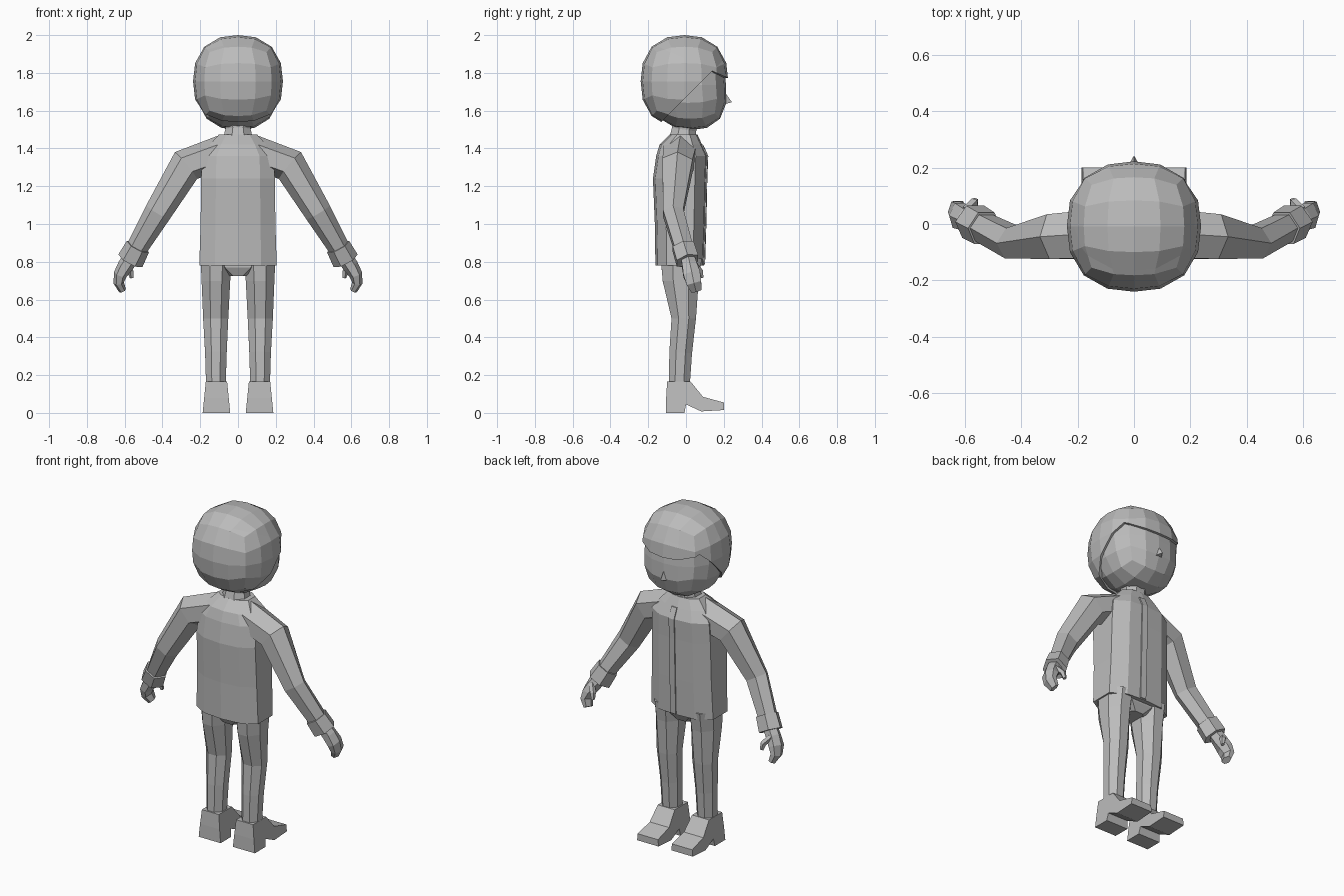
import bpy
import bmesh
from math import cos, sin, tan, tau, pi
from mathutils import Vector

old = bpy.data.objects.get("Cube")
if old:
    bpy.data.objects.remove(old)

grey = bpy.data.materials.new("plain grey")
grey.use_nodes = True
grey.diffuse_color = (0.5, 0.5, 0.5, 1)
grey.node_tree.nodes["Principled BSDF"].inputs["Base Color"].default_value = (0.5, 0.5, 0.5, 1)


def finish(name, bm, recalc=True):
    """Turn a bmesh into a flat shaded object."""
    if recalc:
        bmesh.ops.recalc_face_normals(bm, faces=bm.faces)
    mesh = bpy.data.meshes.new(name)
    bm.to_mesh(mesh)
    bm.free()
    mesh.materials.append(grey)
    obj = bpy.data.objects.new(name, mesh)
    bpy.context.collection.objects.link(obj)
    return obj


def loft(name, rings):
    """Skin a row of equal-length point rings and cap both ends."""
    bm = bmesh.new()
    rows = [[bm.verts.new(p) for p in ring] for ring in rings]
    n = len(rows[0])
    for a, b in zip(rows, rows[1:]):
        for i in range(n):
            j = (i + 1) % n
            bm.faces.new((a[i], a[j], b[j], b[i]))
    bm.faces.new(rows[0])
    bm.faces.new(rows[-1])
    return finish(name, bm)


def tube(name, side, stations, sides=6, turn=0.0):
    """Loft along a path; each station is (x, y, z, half width, half depth)."""
    pts = [Vector((side * s[0], s[1], s[2])) for s in stations]
    rings = []
    for i, s in enumerate(stations):
        before = (pts[i] - pts[max(i - 1, 0)]).normalized()
        after = (pts[min(i + 1, len(pts) - 1)] - pts[i]).normalized()
        t = (before + after).normalized()
        u = t.cross(Vector((0, 1, 0))).normalized() * side
        v = t.cross(u).normalized() * side
        angles = [tau * k / sides + turn for k in range(sides)]
        rings.append([pts[i] + u * s[3] * cos(a) + v * s[4] * sin(a) for a in angles])
    return loft(name, rings)


def rounded_cube(centre, radii, power=2.4):
    """A gridded cube blown up into a boxy ball."""
    bm = bmesh.new()
    bmesh.ops.create_cube(bm, size=2)
    bmesh.ops.subdivide_edges(bm, edges=bm.edges, cuts=3, use_grid_fill=True)
    for v in bm.verts:
        p = [tan(c * pi / 4) for c in v.co]
        size = sum(abs(c) ** power for c in p) ** (1 / power)
        v.co = [m + r * c / size for m, r, c in zip(centre, radii, p)]
    return bm


# Head, with the jaw pushed forward
bm = rounded_cube((0, 0, 1.735), (0.222, 0.212, 0.237))
for v in bm.verts:
    v.co.y += 0.12 * max(0, 1.735 - v.co.z)
finish("head", bm)

# Nose
bm = bmesh.new()
for p in ((0, 0.19, 1.72), (0, 0.243, 1.645), (0.03, 0.19, 1.63), (-0.03, 0.19, 1.63)):
    bm.verts.new(p)
bmesh.ops.convex_hull(bm, input=bm.verts)
finish("nose", bm)

# Hair shell, cut along a slanted side line and a fringe line
bm = rounded_cube((0, -0.008, 1.755), (0.238, 0.232, 0.245))
side_cut, fringe_cut = Vector((0, -1, 1)), Vector((0, 0.45, 1))
side_level, fringe_level = 1.67, 1.873
for normal, level in ((side_cut, side_level), (fringe_cut, fringe_level)):
    bmesh.ops.bisect_plane(bm, geom=bm.verts[:] + bm.edges[:] + bm.faces[:],
                           plane_co=(0, 0, level), plane_no=normal)
bare = [f for f in bm.faces
        if f.calc_center_median().dot(side_cut) < side_level
        and f.calc_center_median().dot(fringe_cut) < fringe_level]
bmesh.ops.delete(bm, geom=bare, context='FACES')
hair = finish("hair", bm, recalc=False)
shell = hair.modifiers.new("thickness", 'SOLIDIFY')
shell.thickness = 0.022
shell.offset = -1

# Neck
tube("neck", 1, [(0, -0.02, 1.43, 0.09, 0.08), (0, -0.01, 1.5, 0.072, 0.07),
                 (0, 0, 1.56, 0.08, 0.08)], sides=8, turn=pi / 8)


# Jacket body
def jacket_ring(z, w, back, front, bevel):
    half = [(0, front), (w * 0.58, front - 0.008), (w, front - bevel),
            (w, back + bevel), (w * 0.6, back + 0.012), (0, back)]
    return [(x, y, z) for x, y in half] + [(-x, y, z) for x, y in half[-2:0:-1]]


loft("jacket", [jacket_ring(*r) for r in (
    (0.78, 0.205, -0.162, 0.095, 0.06),
    (1.0, 0.198, -0.165, 0.102, 0.06),
    (1.24, 0.195, -0.175, 0.107, 0.06),
    (1.36, 0.19, -0.158, 0.112, 0.06),
    (1.42, 0.15, -0.14, 0.085, 0.05),
    (1.475, 0.1, -0.085, 0.06, 0.04))])

# Jacket front edge
placket = [(0.785, 0.095), (1.0, 0.102), (1.24, 0.107), (1.36, 0.112), (1.42, 0.085)]
loft("jacket_front_edge", [[(-0.002, y - 0.01, z), (0.035, y - 0.01, z),
                            (0.035, y + 0.004, z), (-0.002, y + 0.006, z)] for z, y in placket])

# Hips
tube("hips", 1, [(0, -0.025, 0.84, 0.19, 0.1), (0, -0.025, 0.77, 0.18, 0.1),
                 (0, -0.025, 0.725, 0.07, 0.075)], sides=8, turn=pi / 8)

# Side profile of a shoe as (y, z), with heel and arch
shoe_profile = [(-0.1, 0.165), (0.025, 0.165), (0.09, 0.085), (0.2, 0.055), (0.2, 0.015),
                (0.08, 0.008), (0.0, 0.045), (-0.008, 0), (-0.107, 0), (-0.105, 0.08)]

for side, word in ((1, "left"), (-1, "right")):
    # Sleeve and cuff
    tube(word + "_sleeve", side, [
        (0.07, -0.03, 1.385, 0.09, 0.1), (0.275, -0.045, 1.31, 0.092, 0.092),
        (0.425, -0.068, 1.06, 0.072, 0.062), (0.54, -0.01, 0.865, 0.056, 0.056)])
    tube(word + "_cuff", side, [
        (0.53, -0.015, 0.88, 0.066, 0.066), (0.57, 0.008, 0.805, 0.072, 0.068)])

    # Hand and thumb
    tube(word + "_hand", side, [
        (0.56, 0.005, 0.83, 0.042, 0.04), (0.595, 0.018, 0.78, 0.042, 0.045),
        (0.622, 0.03, 0.735, 0.036, 0.052), (0.632, 0.042, 0.69, 0.028, 0.046),
        (0.612, 0.055, 0.648, 0.02, 0.032)])
    tube(word + "_thumb", side, [
        (0.595, 0.045, 0.785, 0.02, 0.02), (0.568, 0.075, 0.75, 0.017, 0.017),
        (0.562, 0.082, 0.715, 0.011, 0.011)], sides=5)

    # Trouser leg
    tube(word + "_leg", side, [
        (0.115, -0.025, 0.82, 0.09, 0.118), (0.117, -0.028, 0.7, 0.082, 0.103),
        (0.118, -0.012, 0.5, 0.072, 0.07), (0.117, -0.028, 0.32, 0.062, 0.065),
        (0.117, -0.036, 0.14, 0.056, 0.06)], sides=8, turn=pi / 8)

    # Shoe, wider towards the sole
    loft(word + "_shoe", [[(side * 0.114 + k * (0.073 - 0.1 * z), y, z) for y, z in shoe_profile]
                          for k in (-1, 1)])
